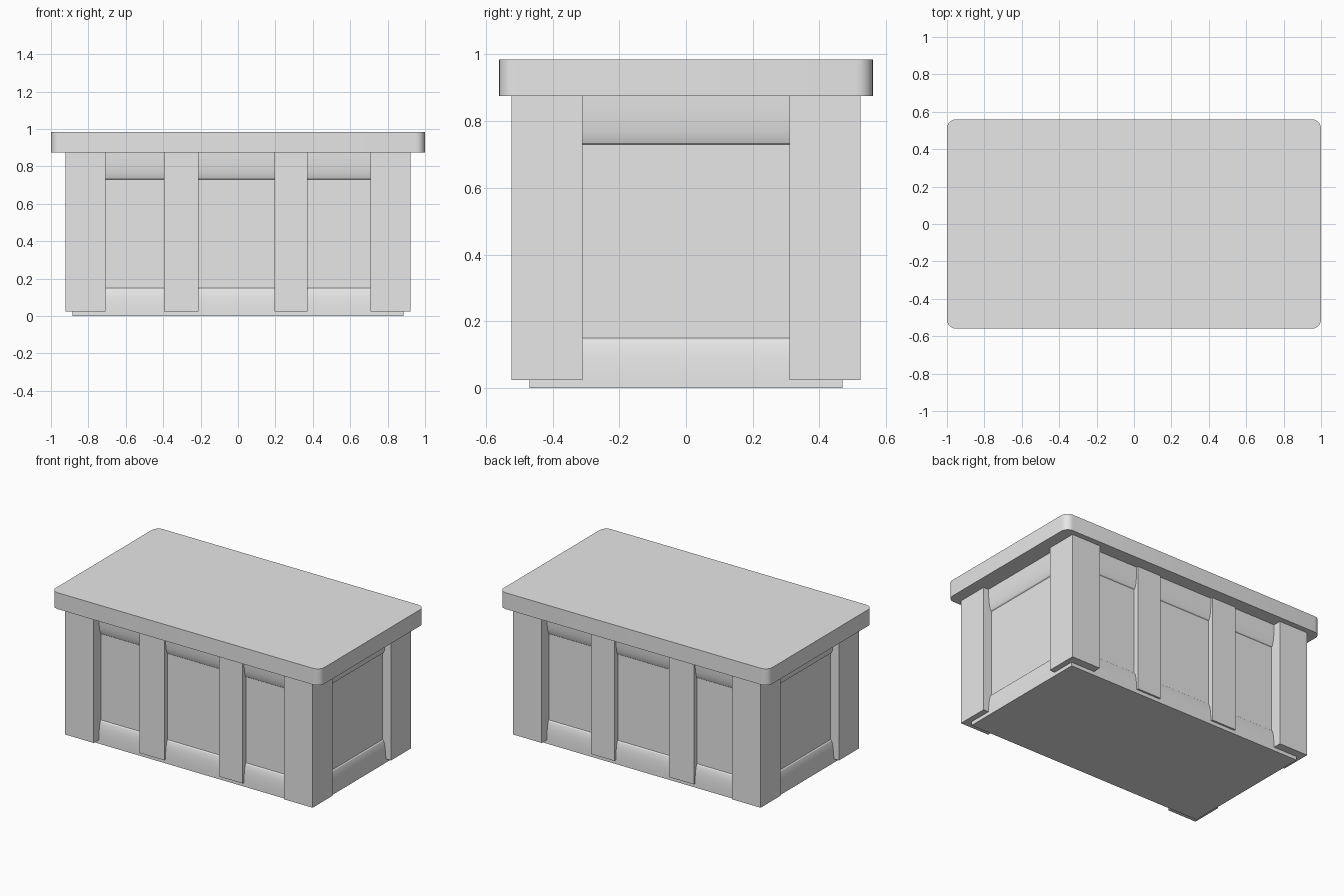
import bpy
import bmesh
import math

default = bpy.data.objects.get("Cube")
if default:
    bpy.data.objects.remove(default, do_unlink=True)

# One plain grey for the whole crate
grey = bpy.data.materials.new("light_grey")
grey.use_nodes = True
GREY = (0.8, 0.8, 0.8, 1)
grey.diffuse_color = GREY
grey.node_tree.nodes["Principled BSDF"].inputs["Base Color"].default_value = GREY


def finish(name, bm):
    bmesh.ops.recalc_face_normals(bm, faces=bm.faces[:])
    mesh = bpy.data.meshes.new(name)
    bm.to_mesh(mesh)
    bm.free()
    obj = bpy.data.objects.new(name, mesh)
    bpy.context.collection.objects.link(obj)
    mesh.materials.append(grey)
    bpy.ops.object.select_all(action="DESELECT")
    obj.select_set(True)
    bpy.context.view_layer.objects.active = obj
    return obj


def box(name, x0, x1, y0, y1, z0, z1, radius=0):
    bm = bmesh.new()
    bmesh.ops.create_cube(bm, size=1)
    for v in bm.verts:
        v.co = (x1 if v.co.x > 0 else x0,
                y1 if v.co.y > 0 else y0,
                z1 if v.co.z > 0 else z0)
    if radius:  # round the upright corners only
        upright = [e for e in bm.edges if abs(e.verts[0].co.z - e.verts[1].co.z) > 0.01]
        bmesh.ops.bevel(bm, geom=upright, offset=radius, segments=6,
                        profile=0.5, affect="EDGES")
    return finish(name, bm)


# Chest body: stacked rectangles with a bulging band at the bottom and the top
PANEL_X, PANEL_Y, BULGE, STEPS = 0.86, 0.445, 0.024, 6
BAND_LOW, BAND_HIGH, LID_Z = 0.15, 0.73, 0.875
profile = []
for i in range(STEPS + 1):
    a = math.pi / 2 * i / STEPS
    profile.append((BULGE * math.cos(a), BAND_LOW * math.sin(a)))
for i in range(STEPS + 1):
    a = math.pi / 2 * i / STEPS
    profile.append((BULGE * math.sin(a), LID_Z - (LID_Z - BAND_HIGH) * math.cos(a)))

bm = bmesh.new()
rings = [[bm.verts.new((sx * (PANEL_X + out), sy * (PANEL_Y + out), z))
          for sx, sy in ((-1, -1), (1, -1), (1, 1), (-1, 1))] for out, z in profile]
for low, high in zip(rings, rings[1:]):
    for i in range(4):
        j = (i + 1) % 4
        bm.faces.new((low[i], low[j], high[j], high[i]))
bm.faces.new(rings[0][::-1])
bm.faces.new(rings[-1])
finish("chest_body", bm)
bpy.ops.object.shade_smooth_by_angle(angle=math.radians(20))

# Corner posts
POST_Z = 0.025
for side, sx in (("left", 1), ("right", -1)):
    for end, sy in (("front", -1), ("back", 1)):
        xs = sorted((sx * 0.708, sx * 0.922))
        ys = sorted((sy * 0.31, sy * 0.523))
        box(f"{end}_{side}_post", *xs, *ys, POST_Z, LID_Z)

# Upright slats on the front and back
for end, sy in (("front", -1), ("back", 1)):
    ys = sorted((sy * 0.4, sy * 0.481))
    box(f"{end}_right_slat", -0.395, -0.212, *ys, POST_Z, LID_Z)
    box(f"{end}_left_slat", 0.195, 0.372, *ys, POST_Z, LID_Z)

# Lid with rounded corners
box("lid", -1, 1, -0.56, 0.56, LID_Z, 0.985, radius=0.05)
bpy.ops.object.shade_smooth_by_angle(angle=math.radians(30))
